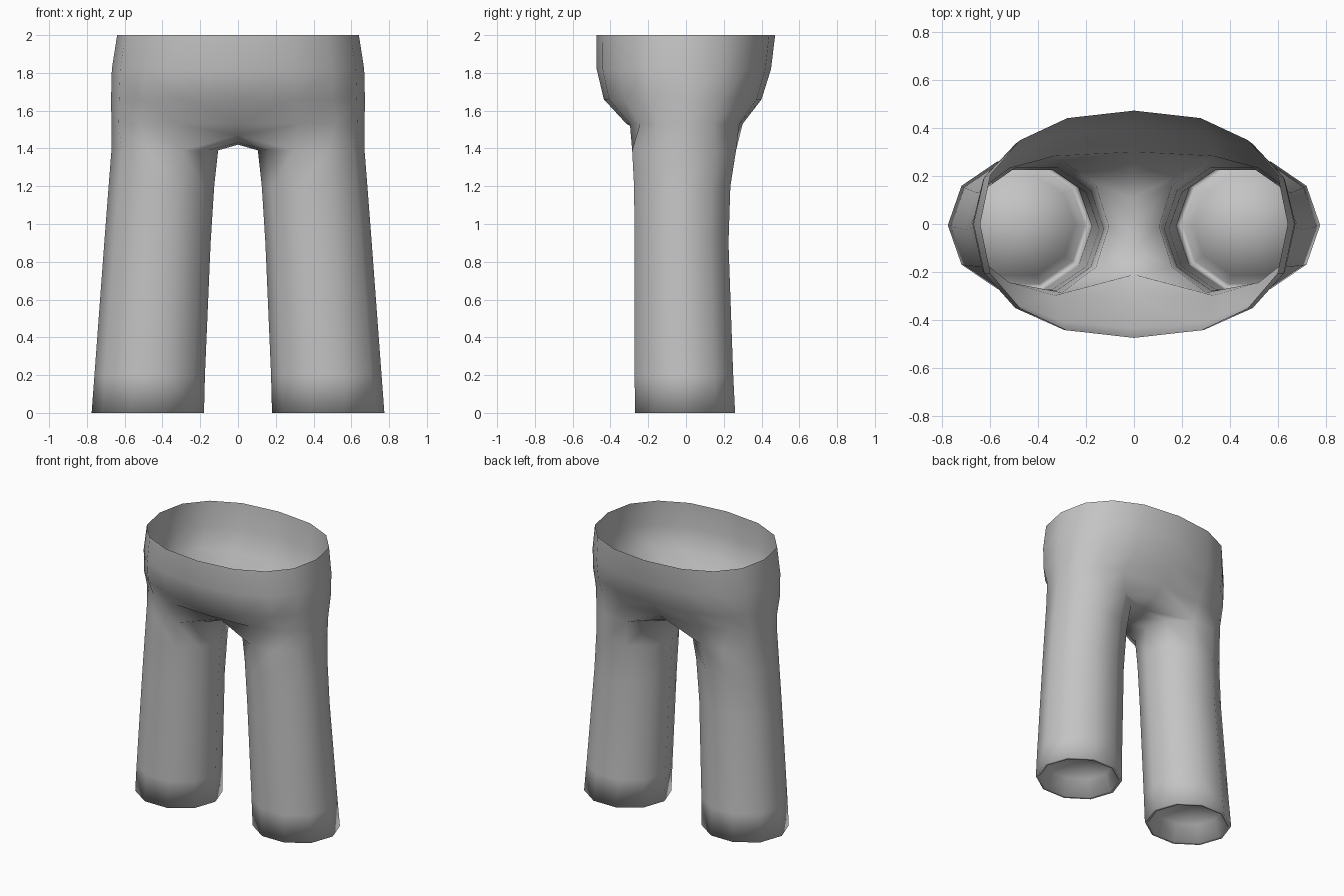
import bpy
import bmesh
from math import cos, sin, pi, copysign

cube = bpy.data.objects.get("Cube")
if cube:
    bpy.data.objects.remove(cube)

SIDES = 10
bm = bmesh.new()


def leg_ring(z, inner, outer, front, back, scale=1.0):
    """Ten-sided ring of one leg, counter-clockwise from the outer side."""
    cx, rx = (inner + outer) / 2, (outer - inner) / 2 * scale
    cy, ry = (front + back) / 2, (back - front) / 2 * scale / sin(0.4 * pi)
    return [bm.verts.new((cx + rx * cos(2 * pi * k / SIDES),
                          cy + ry * sin(2 * pi * k / SIDES), z))
            for k in range(SIDES)]


def trunk_ring(z, width, front, back, power):
    """Half of a rounded waist ring, from front centre to back centre."""
    ring = []
    for k in range(9):
        t = -pi / 2 + pi * k / 8
        c, s = max(cos(t), 0), sin(t)
        if k in (0, 8):
            c = 0
        depth = back if s > 0 else -front
        ring.append(bm.verts.new((width * c ** (2 / power),
                                  copysign(depth * abs(s) ** (2 / power), s), z)))
    return ring


def skin(lower, upper, closed=True):
    n = len(lower)
    for i in range(n if closed else n - 1):
        j = (i + 1) % n
        bm.faces.new((lower[i], lower[j], upper[j], upper[i]))


# Leg wall: height, inner x, outer x, front y, back y
hem = (0.18, 0.775, -0.27, 0.26)
rings = [leg_ring(0, *hem)]
for z, *size in ((0.2, 0.175, 0.76, -0.272, 0.25),
                 (0.9, 0.145, 0.708, -0.272, 0.225),
                 (1.2, 0.126, 0.685, -0.275, 0.235),
                 (1.39, 0.105, 0.67, -0.285, 0.265)):
    rings.append(leg_ring(z, *size))
for lower, upper in zip(rings, rings[1:]):
    skin(lower, upper)

# Turned-in hem and recessed leg end
lip = leg_ring(0, *hem, scale=0.92)
end = leg_ring(0.12, *hem, scale=0.78)
skin(lip, rings[0])
skin(end, lip)
centre = bm.verts.new((0.478, -0.005, 0.16))
for i in range(SIDES):
    bm.faces.new((end[(i + 1) % SIDES], end[i], centre))

# Crotch bridge between the inner arcs of the legs
top = rings[-1]
middle = [bm.verts.new((0, y, z)) for y, z in
          ((0.21, 1.47), (0.11, 1.43), (0, 1.42), (-0.11, 1.43), (-0.21, 1.47))]
skin(top[3:8], middle, closed=False)

# Hips and waist, open at the top
previous = [middle[-1]] + top[7:] + top[:4] + [middle[0]]
for z, *size in ((1.53, 0.67, -0.315, 0.3, 2.7),
                 (1.66, 0.672, -0.435, 0.4, 2.4),
                 (1.82, 0.668, -0.473, 0.45, 2.3),
                 (2.0, 0.64, -0.474, 0.472, 2.3)):
    ring = trunk_ring(z, *size)
    skin(previous, ring, closed=False)
    previous = ring

for face in bm.faces:
    face.smooth = True
mesh = bpy.data.meshes.new("trousers")
bm.to_mesh(mesh)
bm.free()

trousers = bpy.data.objects.new("trousers", mesh)
bpy.context.collection.objects.link(trousers)
mirror = trousers.modifiers.new("mirror", "MIRROR")
mirror.use_clip = True

# Plain grey cloth
colour = (0.55, 0.55, 0.55, 1)
cloth = bpy.data.materials.new("grey cloth")
cloth.use_nodes = True
cloth.diffuse_color = colour
shader = cloth.node_tree.nodes["Principled BSDF"]
shader.inputs["Base Color"].default_value = colour
shader.inputs["Roughness"].default_value = 0.8
mesh.materials.append(cloth)
